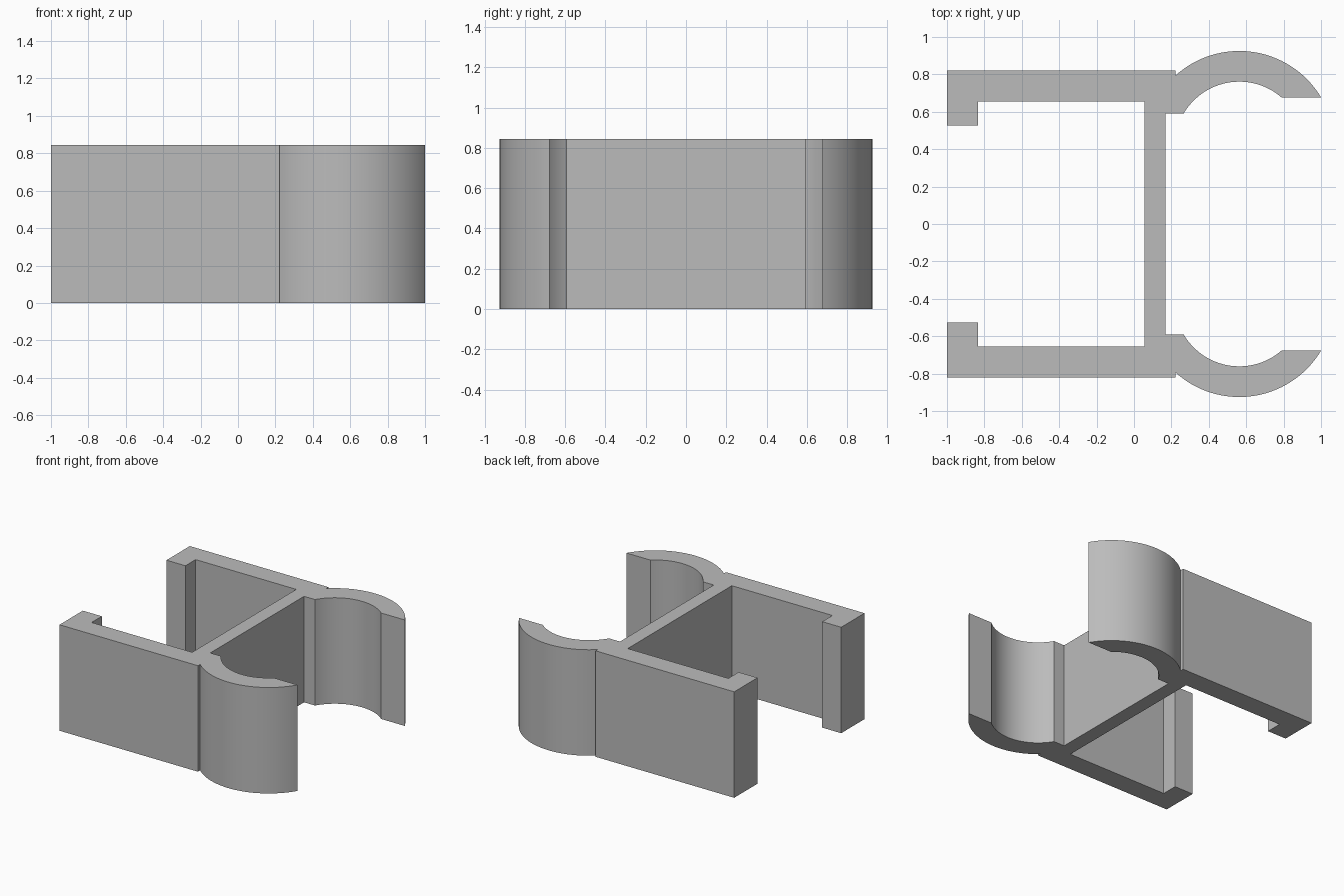
import bpy
import bmesh
from math import asin, pi, cos, sin, radians

cube = bpy.data.objects.get("Cube")
if cube:
    bpy.data.objects.remove(cube, do_unlink=True)

HEIGHT = 0.845
CX, CY = 0.563, 0.416          # centre of the clip arcs
R_OUT, R_IN = 0.509, 0.345
ARM_END, TIP_Y, ROOT_Y = 0.222, 0.677, 0.591


def arc(radius, start, end, steps=40):
    """Points along a clip arc between two angles."""
    angles = [start + (end - start) * i / steps for i in range(steps + 1)]
    return [(CX + radius * cos(a), CY + radius * sin(a)) for a in angles]


def rise(radius, y):
    """Angle on the right-hand side at which an arc reaches height y."""
    return asin((y - CY) / radius)


# Half profile: web, hooked arm, curved clip, back to web
outer_start = pi / 2 + asin((CX - ARM_END) / R_OUT)
half = [(0.055, 0.656), (-0.833, 0.656), (-0.833, 0.527),
        (-1, 0.527), (-1, 0.821), (ARM_END, 0.821)]
half += arc(R_OUT, outer_start, rise(R_OUT, TIP_Y))
half += arc(R_IN, rise(R_IN, TIP_Y), pi - rise(R_IN, ROOT_Y))
half += [(0.169, ROOT_Y)]
outline = half + [(x, -y) for x, y in reversed(half)]

# Extrude the mirrored outline upward
bm = bmesh.new()
base = bm.faces.new([bm.verts.new((x, y, 0)) for x, y in outline])
top = bmesh.ops.extrude_face_region(bm, geom=[base], use_keep_orig=True)
for v in top["geom"]:
    if isinstance(v, bmesh.types.BMVert):
        v.co.z = HEIGHT
bmesh.ops.recalc_face_normals(bm, faces=bm.faces)
mesh = bpy.data.meshes.new("double_clip_bracket")
bm.to_mesh(mesh)
bm.free()

bracket = bpy.data.objects.new("double_clip_bracket", mesh)
bpy.context.collection.objects.link(bracket)

# Plain grey plastic
grey = bpy.data.materials.new("grey")
grey.use_nodes = True
colour = (0.5, 0.5, 0.5, 1)
grey.diffuse_color = colour
grey.node_tree.nodes["Principled BSDF"].inputs["Base Color"].default_value = colour
mesh.materials.append(grey)

# Smooth the curved walls, keep corners crisp
bpy.ops.object.select_all(action="DESELECT")
bracket.select_set(True)
bpy.context.view_layer.objects.active = bracket
bpy.ops.object.shade_smooth_by_angle(angle=radians(20))
